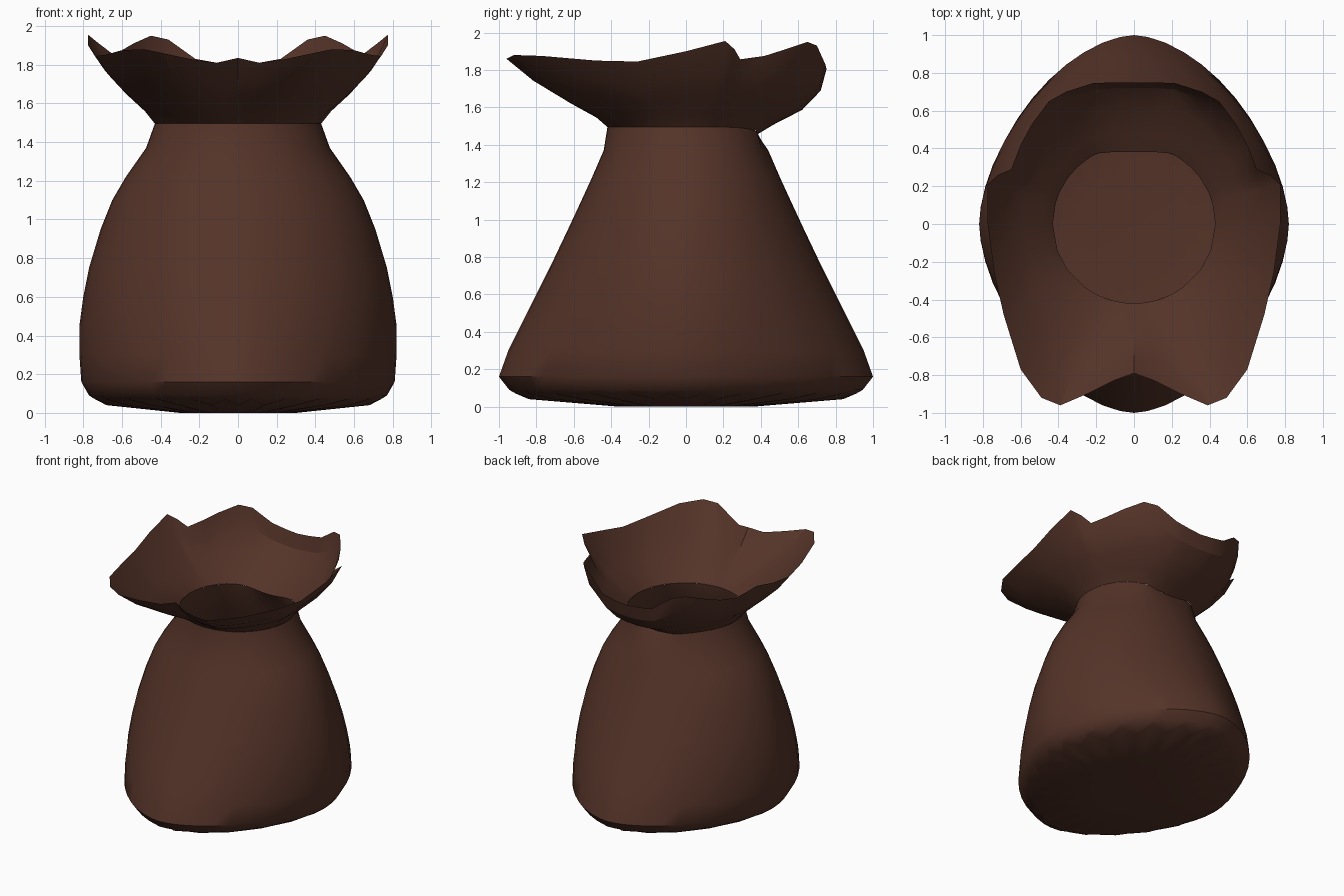
import bpy, bmesh, math

cube = bpy.data.objects.get("Cube")
if cube:
    bpy.data.objects.remove(cube, do_unlink=True)

cloth = bpy.data.materials.new("dark_brown_cloth")
cloth.use_nodes = True
colour = (0.088, 0.033, 0.021, 1)
cloth.diffuse_color = colour
bsdf = cloth.node_tree.nodes["Principled BSDF"]
bsdf.inputs["Base Color"].default_value = colour
bsdf.inputs["Roughness"].default_value = 0.9


def loft(name, rings, cap, angle):
    """Skin a stack of closed rings, optionally capping the first one."""
    bm = bmesh.new()
    loops = [[bm.verts.new(p) for p in ring] for ring in rings]
    n = len(loops[0])
    for low, high in zip(loops, loops[1:]):
        for i in range(n):
            j = (i + 1) % n
            bm.faces.new((low[i], low[j], high[j], high[i]))
    if cap:
        bm.faces.new(loops[0][::-1])
    mesh = bpy.data.meshes.new(name)
    bm.to_mesh(mesh)
    bm.free()
    mesh.materials.append(cloth)
    obj = bpy.data.objects.new(name, mesh)
    bpy.context.collection.objects.link(obj)
    bpy.ops.object.select_all(action="DESELECT")
    obj.select_set(True)
    bpy.context.view_layer.objects.active = obj
    bpy.ops.object.shade_smooth_by_angle(angle=math.radians(angle))
    return obj


def oval(a, rx, ry, power):
    """Point on an oval that becomes pointed as the power drops below 2."""
    c, s = math.cos(a), math.sin(a)
    e = 2 / power
    return (math.copysign(abs(c) ** e, c) * rx, math.copysign(abs(s) ** e, s) * ry)


def neck(a):
    """Tied neck: round, flattened and dipping at the back."""
    x, y = 0.43 * math.cos(a), 0.42 * math.sin(a)
    back = max(0, math.sin(a))
    return (x, min(y, 0.38), 1.495 - 0.04 * back ** 6)


# Sack body: height, half width, half depth, oval power
sections = [
    (0.16, 0.81, 1.00, 1.70), (0.30, 0.82, 0.95, 1.72), (0.45, 0.82, 0.875, 1.75),
    (0.60, 0.80, 0.80, 1.80), (0.75, 0.77, 0.725, 1.84), (0.95, 0.71, 0.63, 1.88),
    (1.10, 0.65, 0.56, 1.92), (1.22, 0.58, 0.505, 1.96), (1.37, 0.475, 0.44, 2),
]
SEG = 48
angles = [math.tau * i / SEG for i in range(SEG)]
body = [[oval(a, 0.30, 0.36, 1.8) + (0.0,) for a in angles]]

# Puckered seam around the base
seam = []
for i, a in enumerate(angles):
    k, z = ((0.84, 0.04), (0.92, 0.07))[i % 2]
    seam.append(oval(a, 0.81 * k, k, 1.7) + (z,))
body.append(seam)
body.append([oval(a, 0.77, 0.945, 1.7) + (0.09,) for a in angles])
for z, rx, ry, p in sections:
    body.append([oval(a, rx, ry, p) + (z,) for a in angles])
body.append([neck(a) for a in angles])
loft("sack_body", body, True, 40)

# Ragged rim, front to back along the left half, then mirrored
rim = [
    (0, -0.79, 1.835), (0.11, -0.83, 1.81), (0.25, -0.90, 1.83), (0.39, -0.96, 1.86),
    (0.49, -0.92, 1.88), (0.60, -0.77, 1.875), (0.69, -0.48, 1.85), (0.74, -0.26, 1.845),
    (0.775, 0, 1.90), (0.775, 0.21, 1.955), (0.72, 0.26, 1.91), (0.65, 0.29, 1.857),
    (0.60, 0.42, 1.875), (0.54, 0.53, 1.91), (0.45, 0.65, 1.95), (0.36, 0.70, 1.93),
    (0.22, 0.745, 1.83), (0.11, 0.75, 1.81), (0, 0.75, 1.80),
]
rim += [(-x, y, z) for x, y, z in rim[-2:0:-1]]

# Flared collar: outward share at the front, at the back, and upward share
steps = [(0, 0, 0), (0.15, 0.25, 0.16), (0.43, 0.65, 0.38), (0.75, 0.92, 0.68), (1, 1, 1)]
collar = []
for front, rear, up in steps:
    ring = []
    for x, y, z in rim:
        a = math.atan2(y, x)
        nx, ny, nz = neck(a)
        t = front + (rear - front) * max(0, math.sin(a))
        ring.append((nx + (x - nx) * t, ny + (y - ny) * t, nz + (z - nz) * up))
    collar.append(ring)
loft("flared_collar", collar, False, 25)
